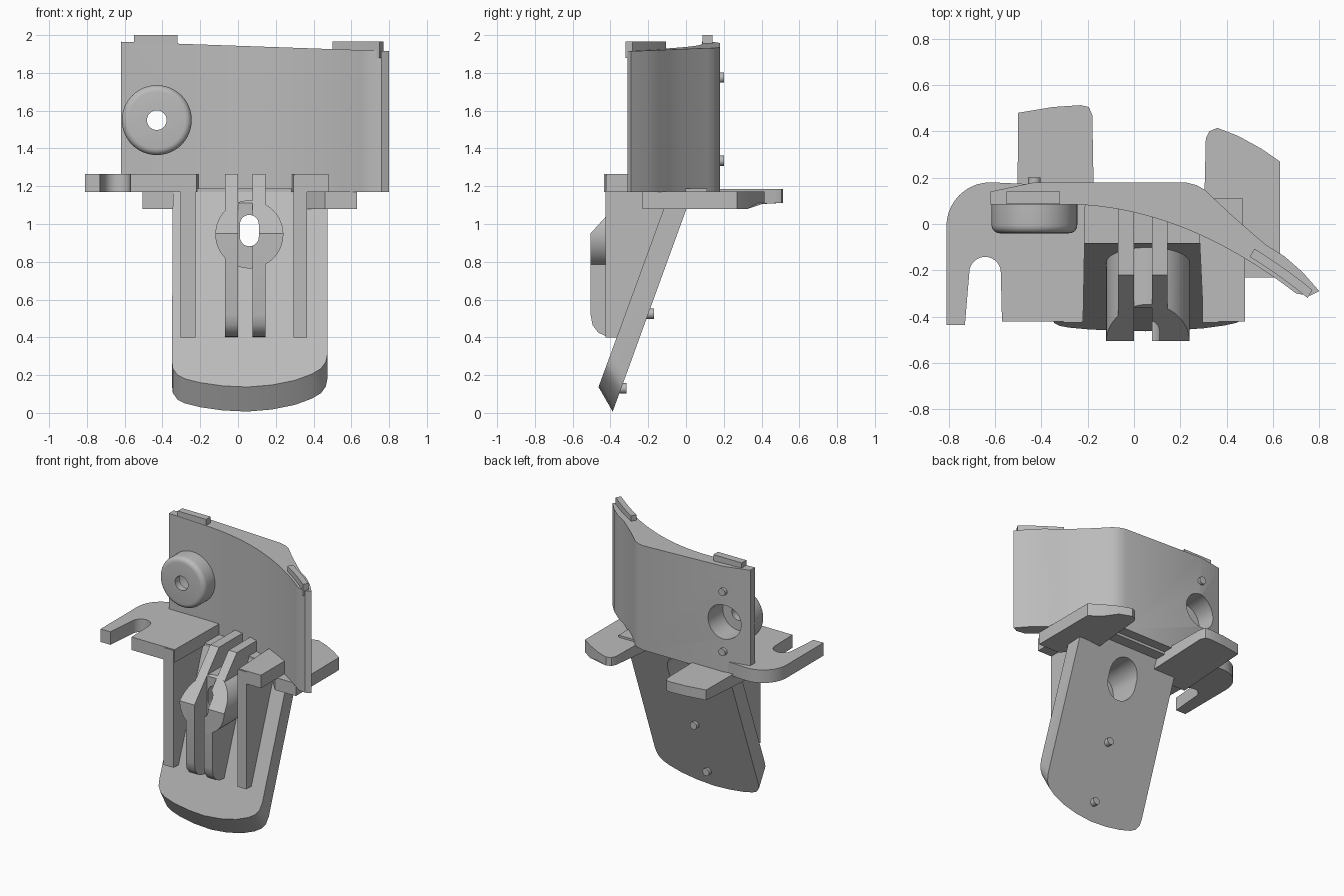
import bpy, bmesh, math
from mathutils import Matrix

cube = bpy.data.objects.get("Cube")
if cube:
    bpy.data.objects.remove(cube, do_unlink=True)

GREY = (0.5, 0.5, 0.5, 1)
mat = bpy.data.materials.new("plain grey")
mat.use_nodes = True
mat.diffuse_color = GREY
mat.node_tree.nodes["Principled BSDF"].inputs["Base Color"].default_value = GREY
parts = []


def finish(name, bm, keep=True):
    bmesh.ops.recalc_face_normals(bm, faces=bm.faces)
    me = bpy.data.meshes.new(name)
    bm.to_mesh(me)
    bm.free()
    ob = bpy.data.objects.new(name, me)
    bpy.context.collection.objects.link(ob)
    me.materials.append(mat)
    if keep:
        parts.append(ob)
    return ob


def prism(name, pts, axis, lo, hi, shape=None, keep=True):
    """Extrude a closed profile along an axis; shape(co, far) may adjust points."""
    place = {"X": lambda a, b, t: (t, a, b),
             "Y": lambda a, b, t: (a, t, b),
             "Z": lambda a, b, t: (a, b, t)}[axis]
    bm = bmesh.new()
    rings = [[bm.verts.new(place(a, b, t)) for a, b in pts] for t in (lo, hi)]
    n = len(pts)
    for ring in rings:
        bm.faces.new(ring)
    for i in range(n):
        j = (i + 1) % n
        bm.faces.new((rings[0][i], rings[0][j], rings[1][j], rings[1][i]))
    if shape:
        for k, ring in enumerate(rings):
            for v in ring:
                shape(v.co, k == 1)
    return finish(name, bm, keep)


def box(name, x, y, z, keep=True):
    return prism(name, [(x[0], y[0]), (x[1], y[0]), (x[1], y[1]), (x[0], y[1])],
                 "Z", z[0], z[1], keep=keep)


def arc(cx, cy, r, a0, a1, n=10):
    return [(cx + r * math.cos(math.radians(a0 + (a1 - a0) * i / n)),
             cy + r * math.sin(math.radians(a0 + (a1 - a0) * i / n))) for i in range(n + 1)]


def circle(cx, cy, r, n=48):
    return arc(cx, cy, r, 0, 360, n)[:-1]


def slot(cx, cy, r, half):
    return arc(cx, cy + half, r, 0, 180, 16) + arc(cx, cy - half, r, 180, 360, 16)


def cut(targets, cutter):
    cutter.hide_render = True
    for ob in targets:
        m = ob.modifiers.new("cut", "BOOLEAN")
        m.operation, m.solver, m.object = "DIFFERENCE", "EXACT", cutter
        bpy.context.view_layer.objects.active = ob
        bpy.ops.object.modifier_apply(modifier=m.name)
    bpy.data.objects.remove(cutter, do_unlink=True)


def front_y(x):
    return 0.085 - 0.385 * max(0, x + 0.3) ** 2


def top_z(x):
    return 1.965 - 0.035 * (x + 0.62)


def plate_y(z):
    return -0.085 + 0.366 * (z - 1.17)


# Curved upper wall with a gently sloping top
def slope_top(co, far):
    if far:
        co.z = top_z(co.x)


xs = [-0.3 + i * 0.05 for i in range(21)]
wall_back = [(0.76, -0.31), (0.8, -0.29), (0.73, -0.21), (0.65, -0.14), (0.57, -0.09),
             (0.5, -0.03), (0.42, 0.04), (0.34, 0.115), (0.31, 0.145), (0.27, 0.168),
             (0.22, 0.18), (-0.43, 0.18), (-0.62, 0.14)]
wall = prism("upper_wall", [(-0.62, 0.085)] + [(x, front_y(x)) for x in xs] + wall_back,
             "Z", 1.17, 1.9, slope_top)

# Raised keys on the wall top
box("left_top_key", (-0.55, -0.32), (0.087, 0.14), (1.9, 2.0))
kx = [0.5 + i * 0.05 for i in range(6)]
prism("right_top_key", [(x, front_y(x) + 0.02) for x in kx]
      + [(x + 0.02, front_y(x) + 0.055) for x in reversed(kx)], "Z", 1.88, 1.965)

# Round bolt boss on the wall front
BX, BZ = -0.43, 1.55
bm = bmesh.new()
bmesh.ops.create_cone(bm, cap_ends=True, segments=64, radius1=0.185, radius2=0.185, depth=0.15,
                      matrix=Matrix.Translation((BX, 0.035, BZ)) @ Matrix.Rotation(math.pi / 2, 4, "X"))
rim = [e for e in bm.edges if all(v.co.y < 0 for v in e.verts)]
bmesh.ops.bevel(bm, geom=rim, offset=0.035, segments=5, profile=0.5, affect="EDGES")
boss = finish("wall_boss", bm)
cut([wall, boss], prism("bore", circle(BX, BZ, 0.125), "Y", 0.01, 0.4, keep=False))
cut([wall, boss], prism("hole", circle(BX, BZ, 0.052), "Y", -0.3, 0.4, keep=False))

# Left shelf with an open slot
prism("left_shelf", [(-0.22, -0.42), (-0.21, 0.1), (-0.4, 0.17)]
      + arc(-0.62, -0.01, 0.19, 90, 180) + [(-0.81, -0.435), (-0.73, -0.435)]
      + arc(-0.643, -0.21, 0.068, 180, 0, 14) + [(-0.57, -0.42)], "Z", 1.17, 1.265)

# Right shelf and narrow floor under the wall
prism("right_shelf", [(0.3, -0.42), (0.48, -0.42), (0.48, -0.12), (0.28, 0)], "Z", 1.17, 1.265)
box("floor", (-0.34, 0.47), (-0.085, 0.11), (1.15, 1.187))


# Rear tabs, thinner at the tips
def thin_tip(co, far):
    if not far and co.y > 0.33:
        co.z = 1.11


prism("left_rear_tab", [(-0.505, -0.08), (-0.5, 0.48), (-0.35, 0.505), (-0.23, 0.513),
                        (-0.195, 0.505), (-0.18, 0.47), (-0.17, -0.08)], "Z", 1.08, 1.185, thin_tip)
prism("right_rear_tab", [(0.3, -0.05), (0.31, 0.37), (0.325, 0.4), (0.36, 0.415), (0.45, 0.38),
                         (0.55, 0.325), (0.63, 0.27), (0.63, -0.23), (0.46, -0.23)],
      "Z", 1.08, 1.172, thin_tip)


# Sloping lower plate with a rounded, undercut end
def lean(co, far):
    z = co.z
    co.y = plate_y(z)
    if far and z > 1:
        co.y += 0.12
    elif far:
        co.y += 0.075
        co.z -= 0.13


plate = prism("lower_plate", [(-0.345, 1.17), (-0.35, 0.28), (-0.345, 0.235), (-0.32, 0.2),
                              (-0.28, 0.18), (-0.2, 0.16), (-0.08, 0.143), (0.05, 0.137),
                              (0.18, 0.148), (0.3, 0.172), (0.39, 0.205), (0.44, 0.235),
                              (0.465, 0.27), (0.475, 0.32), (0.475, 1.17)], "Y", 0, 1, lean)

# Outer ribs
for name, x0, x1 in (("left_rib", -0.305, -0.225), ("right_rib", 0.295, 0.365)):
    prism(name, [(-0.425, 1.26), (-0.425, 0.4), (-0.34, 0.4), (-0.05, 1.17), (-0.05, 1.26)],
          "X", x0, x1)

# Inner fins with sloping shoulders
fin = [(0.09, 1.265), (-0.22, 1.265), (-0.505, 0.95), (-0.505, 0.52), (-0.495, 0.465),
       (-0.465, 0.425), (-0.42, 0.405), (-0.34, 0.4), (-0.05, 1.17), (0.09, 1.19)]
fins = [prism(name, fin, "X", x0, x1)
        for name, x0, x1 in (("left_fin", -0.07, 0.0), ("right_fin", 0.078, 0.145))]


# Round boss across the fins, open between them
def seat_back(co, far):
    if far:
        co.y = plate_y(co.z) + 0.05


CX, CZ = 0.06, 0.945
lower_boss = prism("lower_boss", circle(CX, CZ, 0.18, 64), "Y", -0.505, -0.1, seat_back)
cut([lower_boss], box("gap", (0.0, 0.078), (-0.7, -0.36), (0.5, 1.4), keep=False))
cut([lower_boss], prism("shoulder", [(-0.22, 1.265), (-0.7, 0.735), (-0.7, 1.4), (-0.22, 1.4)],
                        "X", -0.4, 0.5, keep=False))

# Slotted bolt hole with a wider pocket behind
drilled = [plate, lower_boss] + fins
cut(drilled, prism("pocket", slot(CX, CZ, 0.115, 0.025), "Y", -0.28, 0.3, keep=False))
cut(drilled, prism("slot", slot(CX, CZ + 0.02, 0.05, 0.033), "Y", -0.8, 0.3, keep=False))

# Small locating pins on the rear faces
for name, x, z, y in (("upper_pin_a", BX, 1.775, 0.2), ("upper_pin_b", BX, 1.335, 0.2),
                      ("lower_pin_a", CX, 0.525, -0.17), ("lower_pin_b", CX, 0.13, -0.315)):
    prism(name, circle(x, z, 0.027, 20), "Y", y - 0.08, y)

# Smooth shading with crisp edges
bpy.ops.object.select_all(action="DESELECT")
for ob in parts:
    ob.select_set(True)
bpy.context.view_layer.objects.active = parts[0]
bpy.ops.object.shade_smooth_by_angle(angle=math.radians(30))
